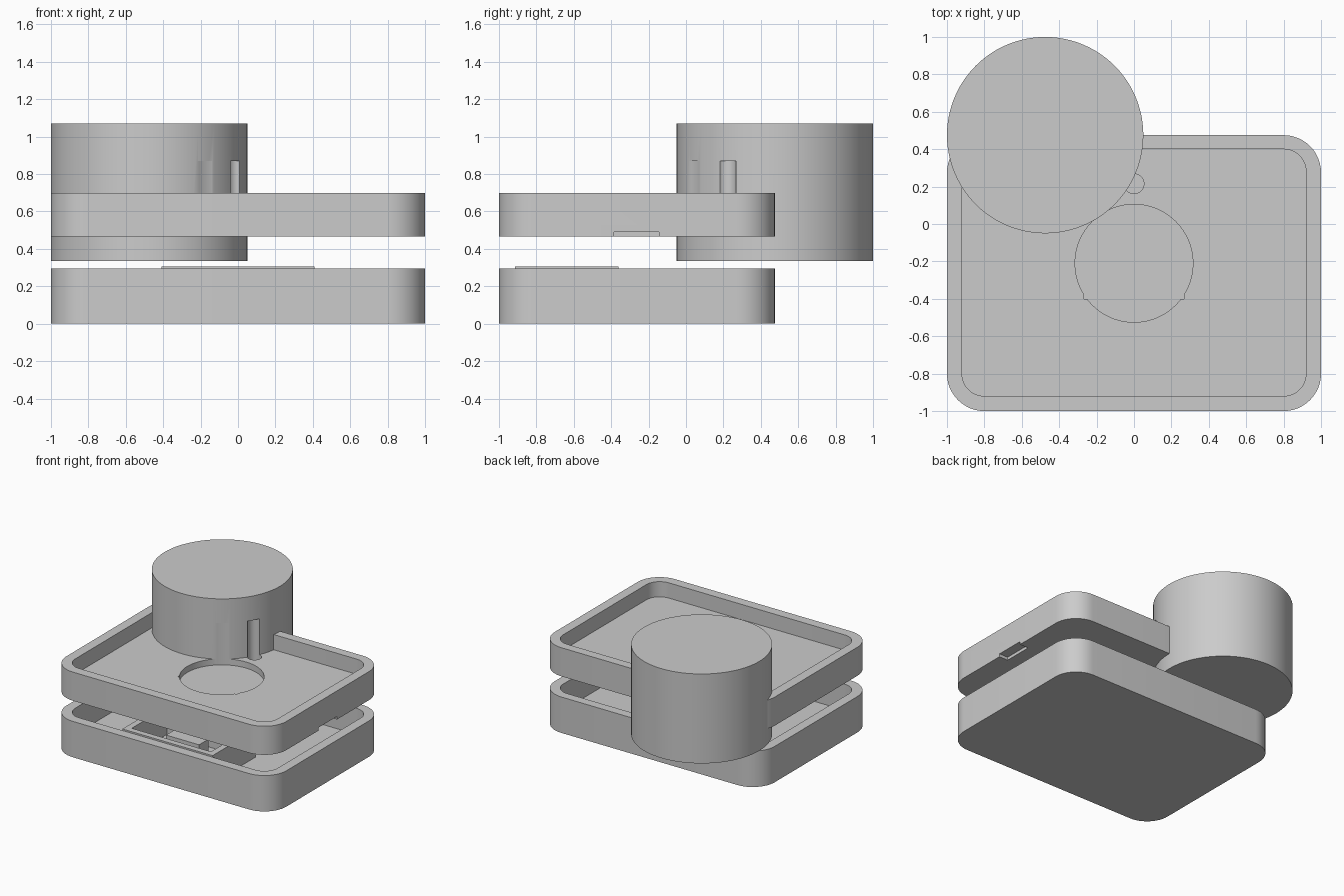
import bpy, bmesh, math

old = bpy.data.objects.get("Cube")
if old:
    bpy.data.objects.remove(old, do_unlink=True)

grey = bpy.data.materials.new("plain_grey")
grey.use_nodes = True
GREY = (0.6, 0.6, 0.6, 1)
grey.diffuse_color = GREY
grey.node_tree.nodes["Principled BSDF"].inputs["Base Color"].default_value = GREY


def prism(name, outline, z0, z1):
    """Extrude a closed outline from z0 up to z1."""
    bm = bmesh.new()
    face = bm.faces.new([bm.verts.new((x, y, z0)) for x, y in outline])
    top = bmesh.ops.extrude_face_region(bm, geom=[face])["geom"]
    for v in top:
        if isinstance(v, bmesh.types.BMVert):
            v.co.z = z1
    bmesh.ops.recalc_face_normals(bm, faces=bm.faces)
    mesh = bpy.data.meshes.new(name)
    bm.to_mesh(mesh)
    bm.free()
    ob = bpy.data.objects.new(name, mesh)
    bpy.context.collection.objects.link(ob)
    mesh.materials.append(grey)
    return ob


def circle(x, y, r, n=96):
    return [(x + r * math.cos(2 * math.pi * i / n),
             y + r * math.sin(2 * math.pi * i / n)) for i in range(n)]


def rect(x0, x1, y0, y1, r=0, n=12):
    """Rectangle outline, with rounded corners when r is set."""
    if not r:
        return [(x0, y0), (x1, y0), (x1, y1), (x0, y1)]
    centres = [(x1 - r, y1 - r), (x0 + r, y1 - r), (x0 + r, y0 + r), (x1 - r, y0 + r)]
    return [(cx + r * math.cos(a), cy + r * math.sin(a))
            for q, (cx, cy) in enumerate(centres)
            for a in [math.pi / 2 * (q + i / n) for i in range(n + 1)]]


def combine(ob, other, operation):
    """Apply a boolean and discard the helper."""
    mod = ob.modifiers.new(operation, "BOOLEAN")
    mod.operation, mod.object, mod.solver = operation, other, "EXACT"
    bpy.context.view_layer.objects.active = ob
    bpy.ops.object.modifier_apply(modifier=mod.name)
    bpy.data.objects.remove(other, do_unlink=True)


def tray(name, z0, floor, z1):
    ob = prism(name, rect(-1, 1, -1, 0.475, 0.2), z0, z1)
    combine(ob, prism("cavity", rect(-0.92, 0.92, -0.92, 0.4, 0.12), floor, z1 + 0.1),
            "DIFFERENCE")
    return ob


# Lower tray with an open frame and a block inside it
base = tray("lower_tray", 0, 0.08, 0.295)
frame = prism("inner_frame", rect(-0.41, 0.41, -0.915, -0.36), 0.08, 0.305)
combine(frame, prism("frame_opening", rect(-0.36, 0.36, -0.865, -0.41), 0, 0.5), "DIFFERENCE")
block = prism("frame_block", rect(-0.15, 0.15, -0.72, -0.6), 0.08, 0.25)

# Upper tray joined to the large drum on its back corner
lid = tray("upper_tray_and_drum", 0.465, 0.575, 0.7)
combine(lid, prism("drum", circle(-0.475, 0.475, 0.525), 0.335, 1.07), "UNION")

# Round pocket, its two side keys, and the small hole; both also notch the drum
pocket = prism("pocket", circle(0, -0.21, 0.315), 0.525, 0.87)
combine(pocket, prism("keys", rect(-0.267, 0.267, -0.4, -0.3), 0.525, 0.87), "UNION")
combine(lid, pocket, "DIFFERENCE")
combine(lid, prism("small_hole", circle(0, 0.215, 0.053, 32), 0.525, 0.87), "DIFFERENCE")

# Slot under the side edge of the upper tray
combine(lid, prism("side_slot", rect(0.92, 1.1, -0.385, -0.145), 0.4, 0.49), "DIFFERENCE")

# Smooth the curved walls, keep the rims sharp
bpy.ops.object.select_all(action="DESELECT")
for ob in (base, frame, block, lid):
    ob.select_set(True)
bpy.context.view_layer.objects.active = lid
bpy.ops.object.shade_smooth_by_angle(angle=math.radians(30))
